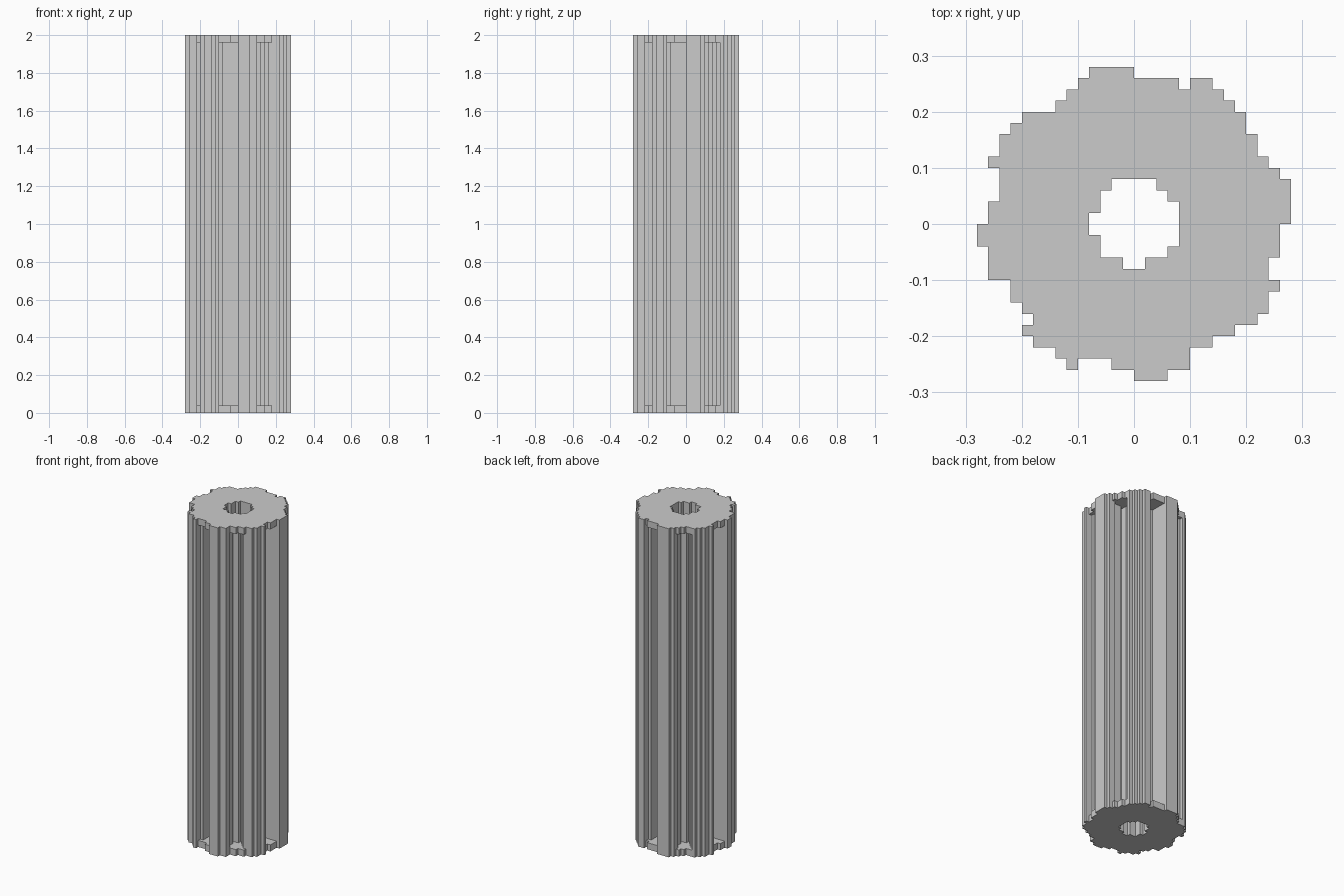
import bpy
import bmesh
import math

CELL = 0.02
CAP = 0.04
HEIGHT = 2.0
CORE_RADIUS = 8
SECTOR = 45

cube = bpy.data.objects.get("Cube")
if cube:
    bpy.data.objects.remove(cube, do_unlink=True)

stone = bpy.data.materials.new("grey stone")
stone.use_nodes = True
grey = (0.6, 0.6, 0.6, 1)
stone.diffuse_color = grey
stone.node_tree.nodes["Principled BSDF"].inputs["Base Color"].default_value = grey


def fill_rows(start, lefts, rights):
    """Set of grid cells between a left and a right limit on each row."""
    return {(x, start + i)
            for i, (left, right) in enumerate(zip(lefts, rights))
            for x in range(left, right)}


def extrude_cells(name, cells, bottom, top):
    """Closed block of square cells between two heights."""
    bm = bmesh.new()
    corners = {}

    def corner(x, y, z):
        key = (x, y, z)
        if key not in corners:
            corners[key] = bm.verts.new((x * CELL, y * CELL, z))
        return corners[key]

    for x, y in sorted(cells):
        ring = [(x, y), (x + 1, y), (x + 1, y + 1), (x, y + 1)]
        bm.faces.new([corner(*p, top) for p in ring])
        bm.faces.new([corner(*p, bottom) for p in reversed(ring)])
        # Side walls only where there is no neighbouring cell
        for i, (dx, dy) in enumerate([(0, -1), (1, 0), (0, 1), (-1, 0)]):
            if (x + dx, y + dy) not in cells:
                a, b = ring[i], ring[(i + 1) % 4]
                bm.faces.new([corner(*a, bottom), corner(*b, bottom),
                              corner(*b, top), corner(*a, top)])
    mesh = bpy.data.meshes.new(name)
    bm.to_mesh(mesh)
    bm.free()
    mesh.materials.append(stone)
    obj = bpy.data.objects.new(name, mesh)
    bpy.context.collection.objects.link(obj)
    return obj


def in_flute(cell):
    """Wedge-shaped flutes alternate with ribs around the core."""
    x, y = cell[0] + 0.5, cell[1] + 0.5
    angle = math.degrees(math.atan2(y, x)) % SECTOR
    return math.hypot(x, y) > CORE_RADIUS and angle > SECTOR / 2


# Weathered round outline, with two small nicks in the rim
outline = fill_rows(
    -14,
    [0, -6, -7, -9, -10, -9, -10, -11, -11, -13, -13, -13, -14, -14,
     -13, -13, -12, -12, -12, -13, -12, -12, -11, -10, -7, -6, -5, -4],
    [3, 5, 5, 7, 9, 11, 12, 12, 13, 12, 12, 13, 13, 13,
     14, 14, 14, 14, 13, 12, 11, 11, 10, 10, 9, 8, 7, 0])
nicks = {(x, -13) for x in range(-5, -2)} | {(4, 12)}

# Bore through the middle
bore = fill_rows(-4, [-1, -3, -3, -4, -4, -3, -3, -2],
                 [1, 3, 4, 4, 4, 4, 3, 2])

disc = outline - nicks - bore
shaft = {cell for cell in disc if not in_flute(cell)}

# Caps and fluted shaft
extrude_cells("base_cap", disc, 0, CAP)
extrude_cells("fluted_shaft", shaft, CAP, HEIGHT - CAP)
extrude_cells("top_cap", disc, HEIGHT - CAP, HEIGHT)
